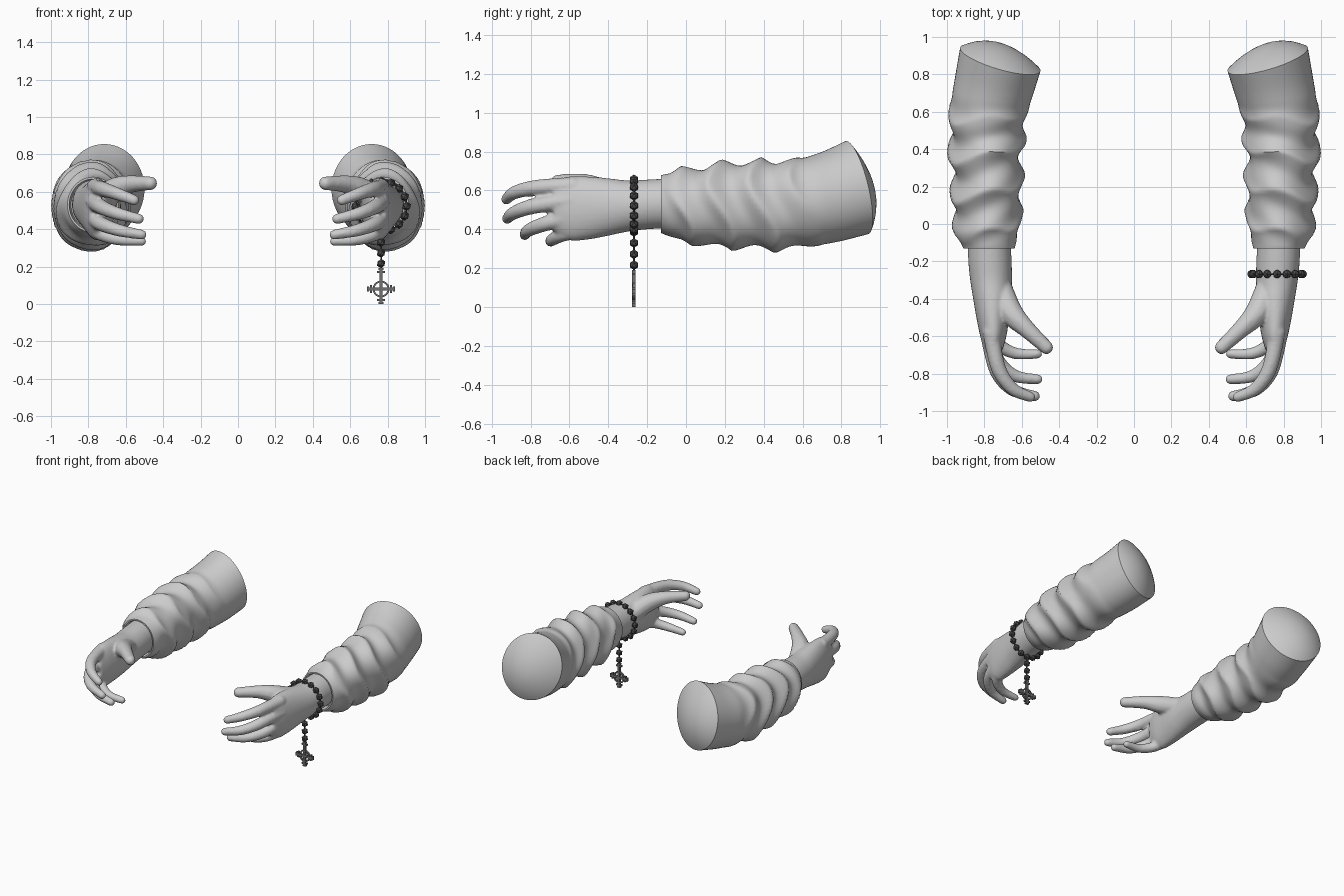
import bpy, bmesh, math
from mathutils import Vector, Matrix

if "Cube" in bpy.data.objects:
    bpy.data.objects.remove(bpy.data.objects["Cube"])


def material(name, v):
    m = bpy.data.materials.new(name)
    m.diffuse_color = (v, v, v, 1)
    m.use_nodes = True
    m.node_tree.nodes["Principled BSDF"].inputs["Base Color"].default_value = m.diffuse_color
    return m


GREY = material("light grey", 0.6)
DARK = material("dark bead grey", 0.07)
METAL = material("cross grey", 0.16)


def finish(name, bm, mat, smooth=None, mirror=False):
    bmesh.ops.recalc_face_normals(bm, faces=bm.faces)
    me = bpy.data.meshes.new(name)
    bm.to_mesh(me)
    bm.free()
    me.materials.append(mat)
    ob = bpy.data.objects.new(name, me)
    bpy.context.collection.objects.link(ob)
    if smooth:
        bpy.ops.object.select_all(action='DESELECT')
        ob.select_set(True)
        bpy.context.view_layer.objects.active = ob
        bpy.ops.object.shade_smooth_by_angle(angle=math.radians(smooth))
    if mirror:
        mod = ob.modifiers.new("other_arm", 'MIRROR')
        mod.use_mirror_merge = False
    return ob


def sample(keys, t):
    """Smooth curve through equal-length tuples, t from 0 to 1."""
    n = len(keys) - 1
    i = min(int(t * n), n - 1)
    f = t * n - i
    p = [keys[max(0, min(n, i + k))] for k in (-1, 0, 1, 2)]
    return [0.5 * (2 * b + (c - a) * f + (2 * a - 5 * b + 4 * c - d) * f * f
                   + (3 * b - a - 3 * c + d) * f ** 3) for a, b, c, d in zip(*p)]


def skin(bm, rings):
    """Join rings of points into a closed tube."""
    vs = [[bm.verts.new(p) for p in r] for r in rings]
    n = len(vs[0])
    for a, b in zip(vs, vs[1:]):
        for i in range(n):
            bm.faces.new((a[i], a[(i + 1) % n], b[(i + 1) % n], b[i]))
    bm.faces.new(vs[0])
    bm.faces.new(vs[-1])


# Sleeve: y, centre x, centre z, half width, half height
SLEEVE = [(-.13, .775, .53, .137, .148), (-.05, .785, .525, .165, .175),
          (.08, .787, .52, .178, .2), (.22, .785, .525, .18, .215),
          (.36, .79, .525, .185, .222), (.5, .787, .528, .195, .225),
          (.62, .775, .54, .203, .226), (.75, .745, .57, .21, .232),
          (.88, .715, .615, .215, .24)]
SEG = 56


def fold(y, a):
    """Slanted cloth ridges, strongest round the forearm."""
    env = max(0, min(1, (y + .12) / .1)) * max(0, min(1, (.68 - y) / .2))
    w1 = 1 - abs(math.sin(15 * y + 1.1 * math.sin(a + .6) + .5 * math.sin(3 * a)))
    w2 = math.sin(34 * y + 2.2 * math.cos(a - .8) + math.sin(2 * a))
    return env * (.030 * (w1 - .36) + .006 * w2)


def sleeve_ring(key, scale=1.0, push=0.0):
    y, cx, cz, rx, rz = key
    slant = max(0, (y - .35) / .53)
    pts = []
    for i in range(SEG):
        a = 2 * math.pi * i / SEG
        d = fold(y, a)
        x, z = (rx + d) * math.cos(a) * scale, (rz + d) * math.sin(a) * scale
        pts.append((cx + x, y + push + slant * (.28 * x - .23 * z), cz + z))
    return pts


bm = bmesh.new()
rings = [sleeve_ring(SLEEVE[0], .86, .05), sleeve_ring(SLEEVE[0], .93, 0)]
rings += [sleeve_ring(sample(SLEEVE, i / 72)) for i in range(73)]
for u in (.04, .15, .3, .5, .7, .88):       # domed closed end
    rings.append(sleeve_ring(SLEEVE[-1], 1 - u, .08 * (1 - (1 - u) ** 2)))
skin(bm, rings)
finish("sleeve", bm, GREY, 45, True)

# Hand: palm and wrist sections, then digits, fused into one skin
PALM = [(-.08, .775, .535, .114, .128), (-.2, .77, .528, .116, .128),
        (-.3, .764, .52, .112, .132), (-.4, .757, .515, .103, .148),
        (-.5, .755, .51, .088, .162), (-.6, .752, .508, .07, .165),
        (-.68, .75, .52, .045, .13)]
DIGITS = {  # x, y, z, radius
    "thumb": [(.72, -.34, .555, .07), (.66, -.47, .61, .066),
              (.575, -.56, .64, .049), (.468, -.66, .645, .038)],
    "index": [(.765, -.58, .625, .047), (.725, -.77, .615, .042),
              (.65, -.88, .59, .036), (.555, -.925, .555, .029)],
    "middle": [(.78, -.58, .55, .047), (.735, -.78, .52, .042),
               (.65, -.885, .485, .036), (.53, -.92, .455, .029)],
    "ring": [(.78, -.56, .47, .047), (.735, -.72, .43, .041),
             (.64, -.81, .395, .035), (.515, -.83, .37, .028)],
    "little": [(.77, -.5, .41, .045), (.735, -.63, .375, .039),
               (.64, -.69, .345, .033), (.515, -.695, .335, .026)]}

bm = bmesh.new()
rings = []
for i in range(25):
    y, cx, cz, rx, rz = sample(PALM, i / 24)
    rings.append([(cx + rx * math.cos(a), y, cz + rz * math.sin(a))
                  for a in (2 * math.pi * k / 32 for k in range(32))])
skin(bm, rings)
for path in DIGITS.values():
    for i in range(25):
        x, y, z, r = sample(path, i / 24)
        bmesh.ops.create_icosphere(bm, subdivisions=2, radius=r,
                                   matrix=Matrix.Translation((x, y, z)))
hand = finish("hand", bm, GREY)
mod = hand.modifiers.new("fuse", 'REMESH')
mod.mode = 'VOXEL'
mod.voxel_size = .009
mod.use_smooth_shade = True
mod = hand.modifiers.new("soften", 'SMOOTH')
mod.factor = .5
mod.iterations = 6
hand.modifiers.new("other_arm", 'MIRROR').use_mirror_merge = False

# Bead bracelet on one wrist with three hanging beads
CX, CY = .765, -.268
bm = bmesh.new()
spots = [(CX + .137 * math.sin(2 * math.pi * i / 16), .522 + .135 * math.cos(2 * math.pi * i / 16))
         for i in range(16)]
spots += [(CX, z) for z in (.33, .272, .216)]
for x, z in spots:
    bmesh.ops.create_icosphere(bm, subdivisions=1, radius=.025,
                               matrix=Matrix.Translation((x, CY, z)))
finish("bracelet_beads", bm, DARK)

# Cord through the beads
bm = bmesh.new()
N = 48
rings = [[] for _ in range(N)]
for i in range(N):
    a = 2 * math.pi * i / N
    for k in range(6):
        b = 2 * math.pi * k / 6
        r = .137 + .005 * math.cos(b)
        rings[i].append(bm.verts.new((CX + r * math.sin(a), CY + .005 * math.sin(b),
                                      .522 + r * math.cos(a))))
for i in range(N):
    p, q = rings[i], rings[(i + 1) % N]
    for k in range(6):
        bm.faces.new((p[k], p[(k + 1) % 6], q[(k + 1) % 6], q[k]))
bmesh.ops.create_cone(bm, cap_ends=True, segments=6, radius1=.005, radius2=.005, depth=.22,
                      matrix=Matrix.Translation((CX, CY, .28)))
finish("bracelet_cord", bm, DARK)

# Pendant cross with barred tips and a centre ring
bm = bmesh.new()
C = Vector((CX, CY, .08))


def bar(turn, along, length, width):
    m = (Matrix.Translation(C) @ Matrix.Rotation(turn, 4, 'Y')
         @ Matrix.Translation((0, 0, along))
         @ Matrix.Diagonal((width, .018, length, 1)))
    bmesh.ops.create_cube(bm, size=1, matrix=m)


for k, reach in enumerate((.11, .074, .078, .074)):
    t = k * math.pi / 2
    bar(t, reach / 2, reach, .016)
    bar(t, reach - .02, .011, .044)
    bar(t, reach - .004, .01, .026)
rows = [[bm.verts.new(C + Vector((r * math.cos(a), h, r * math.sin(a))))
         for r, h in ((.035, -.008), (.045, -.008), (.045, .008), (.035, .008))]
        for a in (2 * math.pi * i / 20 for i in range(20))]
for i in range(20):
    p, q = rows[i], rows[(i + 1) % 20]
    for k in range(4):
        bm.faces.new((p[k], p[(k + 1) % 4], q[(k + 1) % 4], q[k]))
finish("pendant_cross", bm, METAL)
